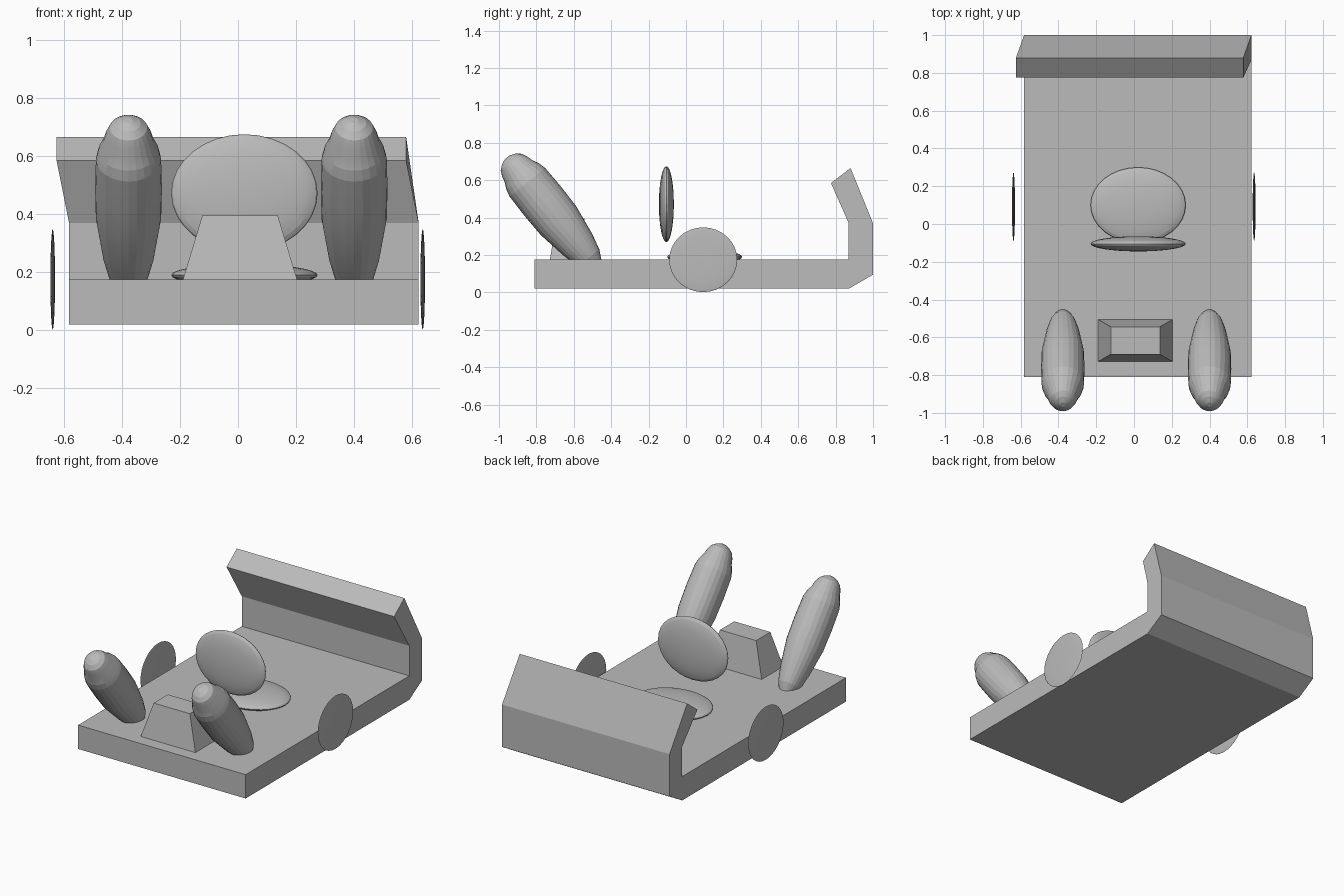
import bpy, bmesh
from mathutils import Matrix, Vector

cube = bpy.data.objects.get("Cube")
if cube:
    bpy.data.objects.remove(cube, do_unlink=True)

grey = bpy.data.materials.new("plain_grey")
grey.use_nodes = True
grey.diffuse_color = (0.5, 0.5, 0.5, 1)
grey.node_tree.nodes["Principled BSDF"].inputs["Base Color"].default_value = (0.5, 0.5, 0.5, 1)


def finish(name, bm, smooth=False):
    bmesh.ops.recalc_face_normals(bm, faces=bm.faces)
    mesh = bpy.data.meshes.new(name)
    bm.to_mesh(mesh)
    bm.free()
    mesh.materials.append(grey)
    obj = bpy.data.objects.new(name, mesh)
    bpy.context.collection.objects.link(obj)
    if smooth:
        bpy.ops.object.select_all(action="DESELECT")
        obj.select_set(True)
        bpy.context.view_layer.objects.active = obj
        bpy.ops.object.shade_smooth_by_angle(angle=0.2)
    return obj


def bridge(bm, rings):
    """Skin consecutive rings of vertices and cap both ends."""
    n = len(rings[0])
    for a, b in zip(rings, rings[1:]):
        for i in range(n):
            j = (i + 1) % n
            bm.faces.new((a[i], a[j], b[j], b[i]))
    bm.faces.new(rings[0])
    bm.faces.new(rings[-1])


def ellipsoid(name, centre, radii, pole="Z"):
    """Flattened ball whose poles lie along its thin axis."""
    bm = bmesh.new()
    bmesh.ops.create_uvsphere(bm, u_segments=32, v_segments=16, radius=1)
    if pole != "Z":
        axis = "Y" if pole == "X" else "X"
        bmesh.ops.rotate(bm, verts=bm.verts, matrix=Matrix.Rotation(1.5707963, 3, axis))
    bmesh.ops.scale(bm, verts=bm.verts, vec=radii)
    bmesh.ops.translate(bm, verts=bm.verts, vec=centre)
    return finish(name, bm, True)


# Floor slab with an upturned rear panel; the lip leans sideways
profile = [(-0.81, 0.02), (0.87, 0.02), (1.0, 0.095), (1.0, 0.37), (0.88, 0.665),
           (0.775, 0.585), (0.87, 0.37), (0.87, 0.175), (-0.81, 0.175)]
bm = bmesh.new()
sides = []
for x in (-0.582, 0.622):
    sides.append([bm.verts.new((x - (0.043 if z > 0.5 else 0), y, z)) for y, z in profile])
bridge(bm, sides)
finish("floor_and_rear_panel", bm)

# Tapered block at the front
bm = bmesh.new()
rings = []
for z, hx, hy in ((0.17, 0.198, 0.112), (0.395, 0.13, 0.073)):
    rings.append([bm.verts.new((0.007 + sx * hx, -0.617 + sy * hy, z))
                  for sx, sy in ((-1, -1), (1, -1), (1, 1), (-1, 1))])
bridge(bm, rings)
finish("front_block", bm)

# Seat cushion and backrest
ellipsoid("seat_cushion", (0.022, 0.1, 0.19), (0.252, 0.2, 0.038))
ellipsoid("seat_backrest", (0.022, -0.105, 0.472), (0.252, 0.04, 0.203), "Y")

# Thin wheel discs
for name, x in (("right_wheel", -0.638), ("left_wheel", 0.636)):
    ellipsoid(name, (x, 0.092, 0.175), (0.008, 0.182, 0.173), "X")

# Leaning front posts: radius along the axis, lathed
post = [(-0.6, 0.02), (-0.574, 0.045), (-0.52, 0.073), (-0.43, 0.096), (-0.264, 0.122),
        (-0.13, 0.125), (0, 0.122), (0.04, 0.112), (0.075, 0.095), (0.11, 0.085),
        (0.14, 0.07), (0.16, 0.045), (0.172, 0.015)]
for name, x in (("right_post", -0.377), ("left_post", 0.4)):
    bm = bmesh.new()
    rings = []
    for along, r in post:
        base = Vector((x, -0.848 - 0.63 * along, 0.589 + 0.777 * along))
        ring = []
        for i in range(24):
            turn = Matrix.Rotation(i * 6.2831853 / 24, 3, "Z") @ Vector((r, 0, 0))
            ring.append(bm.verts.new(base + Vector((turn.x * 0.92, turn.y * 0.777, turn.y * 0.63))))
        rings.append(ring)
    bridge(bm, rings)
    finish(name, bm, True)
